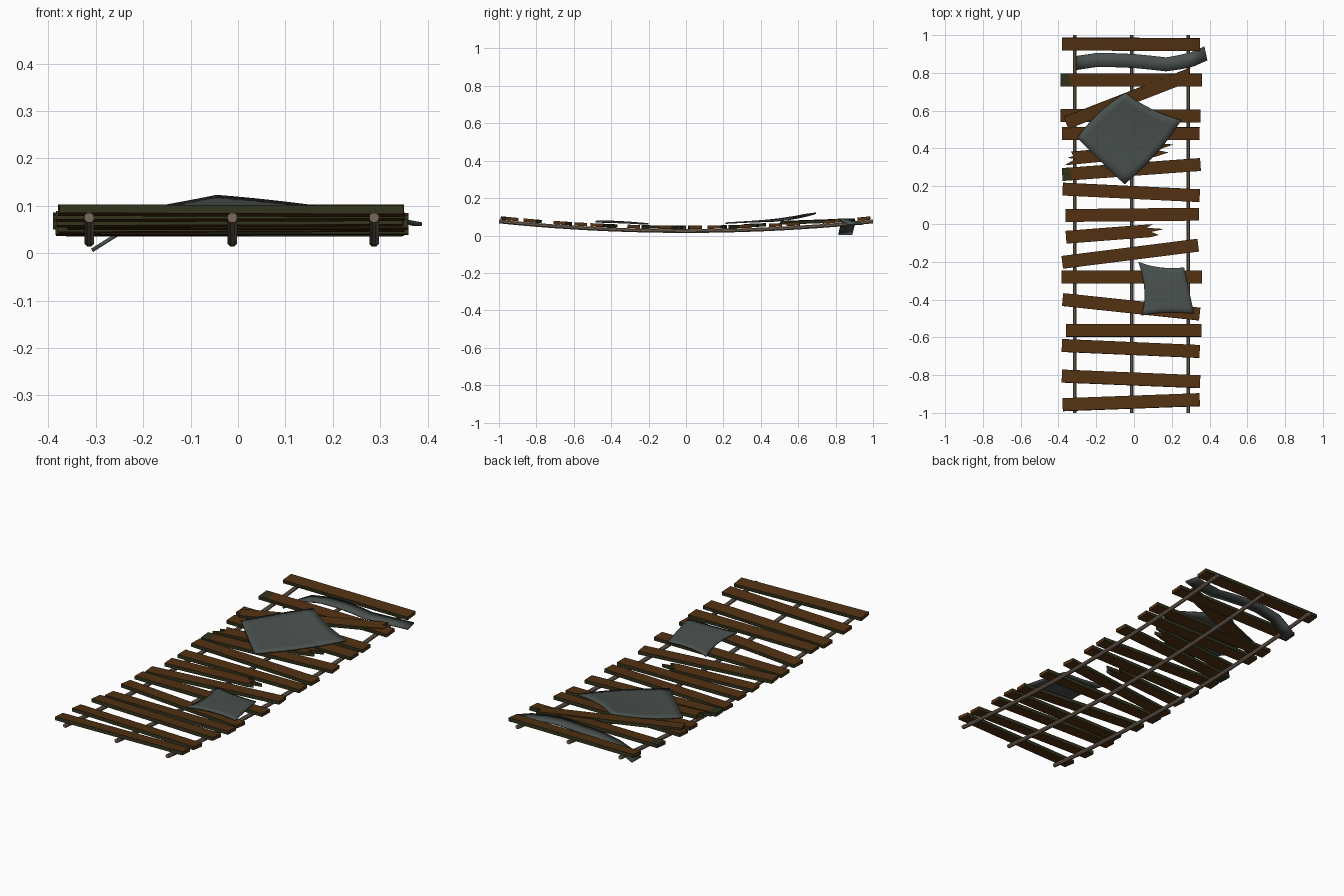
import bpy, bmesh, math
from mathutils import Vector, Matrix

if "Cube" in bpy.data.objects:
    bpy.data.objects.remove(bpy.data.objects["Cube"])


def mat(name, c):
    m = bpy.data.materials.new(name)
    m.diffuse_color = (*c, 1)
    m.use_nodes = True
    m.node_tree.nodes["Principled BSDF"].inputs["Base Color"].default_value = m.diffuse_color
    return m


WOOD = mat("brown wood", (0.085, 0.031, 0.006))
MOSS = mat("dark moss", (0.030, 0.032, 0.011))
CLOTH = mat("grey cloth", (0.068, 0.082, 0.075))
RAIL = mat("pale beam", (0.19, 0.14, 0.10))


def sag(y):
    return 0.024 + 0.051 * y * y


def finish(bm, name, mats):
    bmesh.ops.recalc_face_normals(bm, faces=bm.faces)
    me = bpy.data.meshes.new(name)
    bm.to_mesh(me)
    bm.free()
    for m in mats:
        me.materials.append(m)
    ob = bpy.data.objects.new(name, me)
    bpy.context.collection.objects.link(ob)
    return ob


def smooth(ob):
    bpy.ops.object.select_all(action='DESELECT')
    ob.select_set(True)
    bpy.context.view_layer.objects.active = ob
    bpy.ops.object.shade_smooth_by_angle(angle=math.radians(40))


# Sagging long rails
def rail(name, x):
    bm = bmesh.new()
    rings = []
    for i in range(21):
        y = -1 + i * 0.1
        rings.append([bm.verts.new((x + 0.011 * math.cos(a), y, sag(y) + 0.011 * math.sin(a)))
                      for a in [math.tau * (k + 0.5) / 8 for k in range(8)]])
    for a, b in zip(rings, rings[1:]):
        for k in range(8):
            bm.faces.new((a[k], a[(k + 1) % 8], b[(k + 1) % 8], b[k]))
    bm.faces.new(rings[0])
    bm.faces.new(rings[-1])
    smooth(finish(bm, name, [RAIL]))


for n, x in (("left", -0.314), ("middle", -0.012), ("right", 0.287)):
    rail(n + "_rail", x)


# Plank: outline runs along its own axis, extruded, then laid on the sag
def plank(name, xl, yl, xr, yr, left=(), right=(), lift=0.0, roll=0.0, mossy=0, t=0.018):
    L, w = math.hypot(xr - xl, yr - yl) / 2, 0.034
    a = math.atan2(yr - yl, xr - xl)
    cx, cy = (xl + xr) / 2, (yl + yr) / 2
    right = right or ((0, -1), (0, 1))
    left = left or ((0, 1), (0, -1))
    pts = [(L - d, v * w) for d, v in right] + [(-L + d, v * w) for d, v in left]
    bm = bmesh.new()
    f = bm.faces.new([bm.verts.new((x, y, -t / 2)) for x, y in pts])
    ext = bmesh.ops.extrude_face_region(bm, geom=[f])
    bmesh.ops.translate(bm, vec=(0, 0, t),
                        verts=[v for v in ext['geom'] if isinstance(v, bmesh.types.BMVert)])
    if mossy:  # moss grown over the left tip
        bmesh.ops.bisect_plane(bm, geom=bm.verts[:] + bm.edges[:] + bm.faces[:],
                               plane_co=(-L + mossy, 0, 0), plane_no=(1, 0.25, 0))
    bmesh.ops.recalc_face_normals(bm, faces=bm.faces)
    for f in bm.faces:
        tip = mossy and f.calc_center_median().x < -L + mossy
        f.material_index = 1 if abs(f.normal.y) > 0.6 or tip else 0
    M = (Matrix.Translation((cx, cy, sag(cy) + 0.011 + t / 2 + lift))
         @ Matrix.Rotation(math.atan(0.102 * cy), 4, 'X')
         @ Matrix.Rotation(a, 4, 'Z') @ Matrix.Rotation(roll, 4, 'Y'))
    bm.transform(M)
    finish(bm, name, [WOOD, MOSS])


whole = [(-0.38, 0.953, 0.35, 0.95, 0), (-0.39, 0.763, 0.36, 0.762, 0.05),
         (-0.39, 0.575, 0.352, 0.572, 0), (-0.38, 0.48, 0.348, 0.478, 0),
         (-0.38, 0.262, 0.352, 0.315, 0.045), (-0.378, 0.185, 0.348, 0.15, 0),
         (-0.362, 0.045, 0.345, 0.052, 0), (-0.38, -0.203, 0.34, -0.112, 0),
         (-0.385, -0.28, 0.36, -0.28, 0), (-0.378, -0.40, 0.348, -0.477, 0),
         (-0.36, -0.563, 0.358, -0.563, 0), (-0.382, -0.643, 0.348, -0.675, 0),
         (-0.382, -0.805, 0.35, -0.835, 0), (-0.378, -0.957, 0.348, -0.93, 0)]
for i, (xl, yl, xr, yr, m) in enumerate(whole):
    plank("plank_%d" % (i + 1), xl, yl, xr, yr, mossy=m)

# Broken planks with splintered ends
plank("fallen_plank", -0.36, 0.535, 0.32, 0.80, lift=0.007, roll=0.012,
      right=((0.02, -1), (0, -0.3), (0.03, 0.1), (0.01, 1)))
plank("splintered_plank", -0.37, 0.345, 0.21, 0.40, lift=0.004,
      left=((0.04, 1), (0.05, 0.3), (0.02, 0.1), (0.06, -0.2), (0, -1)),
      right=((0.10, -1), (0.03, -0.55), (0.08, -0.1), (0.06, 0.2), (0, 0.6), (0.07, 1)))
plank("snapped_plank", -0.36, -0.07, 0.16, -0.03,
      right=((0.07, -1), (0.03, -0.75), (0.07, -0.2), (0, 0.1), (0.09, 0.5), (0.06, 1)))


# Cloth sheets: a control grid, smoothly interpolated and thickened
def quad(a, b, c, t):
    return a * (2 * t - 1) * (t - 1) + b * 4 * t * (1 - t) + c * t * (2 * t - 1)


def sheet(name, rows):
    bm = bmesh.new()
    g = [[bm.verts.new(p) for p in r] for r in rows]
    for r0, r1 in zip(g, g[1:]):
        for k in range(len(r0) - 1):
            bm.faces.new((r0[k], r0[k + 1], r1[k + 1], r1[k]))
    ob = finish(bm, name, [CLOTH])
    s = ob.modifiers.new("thickness", 'SOLIDIFY')
    s.thickness, s.offset = 0.008, 0
    smooth(ob)


def draped(name, ctrl, n=10):
    c = [[Vector(p) for p in r] for r in ctrl]
    sheet(name, [[quad(*[quad(*r, u / n) for r in c], v / n) for u in range(n + 1)]
                 for v in range(n + 1)])


draped("large_cloth", [
    [(-0.30, 0.455, 0.076), (-0.19, 0.585, 0.092), (-0.045, 0.695, 0.119)],
    [(-0.19, 0.345, 0.073), (-0.04, 0.46, 0.083), (0.09, 0.61, 0.106)],
    [(-0.05, 0.21, 0.066), (0.12, 0.375, 0.076), (0.25, 0.55, 0.085)]])
draped("small_cloth", [
    [(0.04, -0.485, 0.073), (0.17, -0.468, 0.077), (0.318, -0.475, 0.074)],
    [(0.055, -0.35, 0.069), (0.17, -0.345, 0.073), (0.29, -0.345, 0.070)],
    [(0.022, -0.20, 0.062), (0.14, -0.23, 0.064), (0.265, -0.23, 0.062)]])

# Narrow cloth strip, its left end hanging below the rail
strip = [(-0.308, 0.852, 0.006), (-0.26, 0.859, 0.036), (-0.20, 0.868, 0.066),
         (-0.10, 0.867, 0.084), (0.0, 0.863, 0.088), (0.10, 0.853, 0.087),
         (0.17, 0.845, 0.083), (0.24, 0.856, 0.080), (0.31, 0.872, 0.074), (0.38, 0.903, 0.061)]
sheet("cloth_strip", [[(x - 0.008 * s * (x > 0.2), y + 0.037 * s, z) for x, y, z in strip]
                      for s in (-1, 1)])
